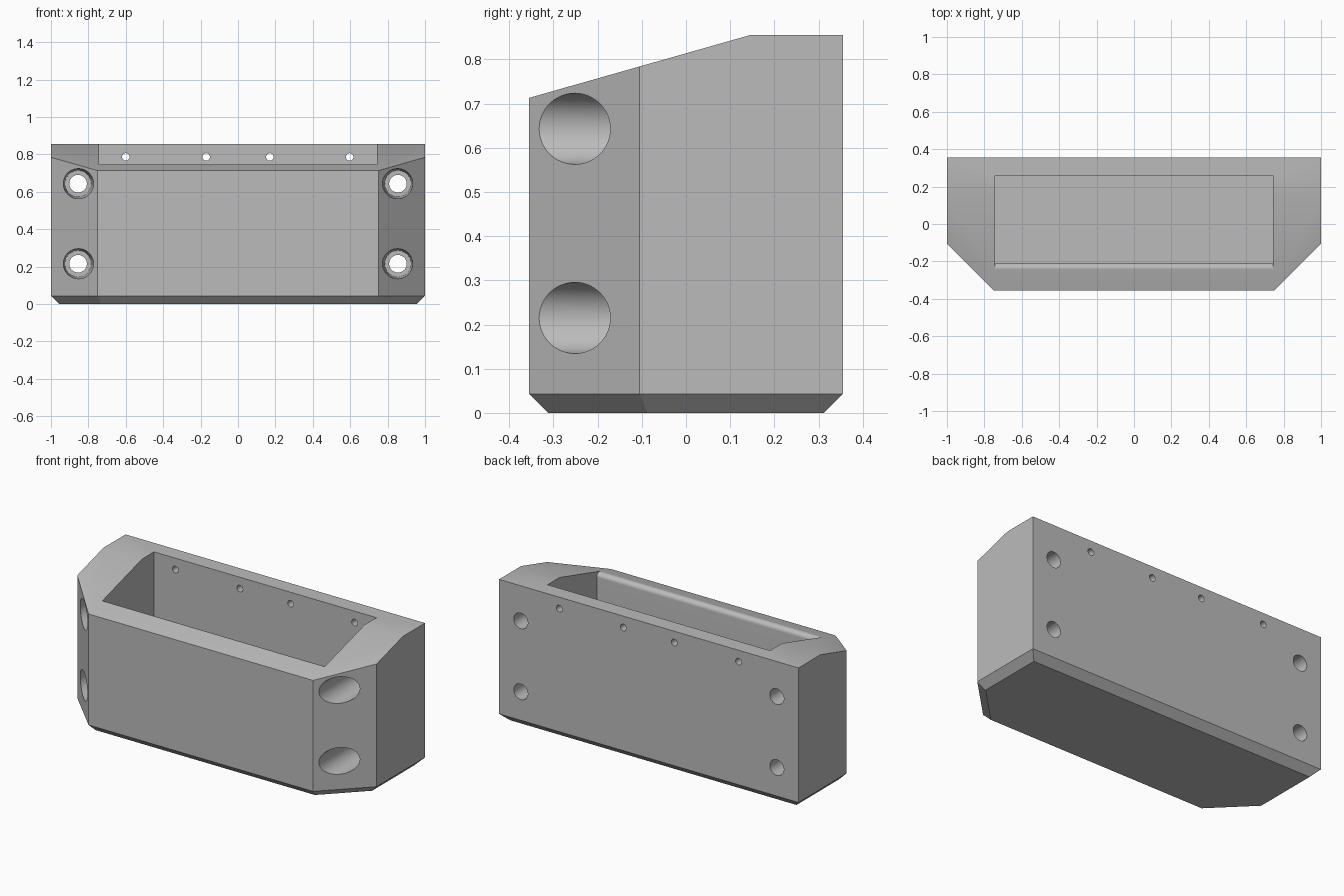
import bpy, bmesh, math
from mathutils import Vector, Matrix

cube = bpy.data.objects.get("Cube")
if cube:
    bpy.data.objects.remove(cube, do_unlink=True)

HALF_Y, TOP, CHAMFER = 0.355, 0.855, 0.043
FRONT_Z, SLOPE = 0.713, 0.284          # sloped rim: height at the front, rise per unit y


def rim_z(y):
    return FRONT_Z + SLOPE * (y + HALF_Y)


def make_object(name, bm):
    bmesh.ops.recalc_face_normals(bm, faces=bm.faces)
    mesh = bpy.data.meshes.new(name)
    bm.to_mesh(mesh)
    bm.free()
    obj = bpy.data.objects.new(name, mesh)
    bpy.context.collection.objects.link(obj)
    return obj


def loft(bm, rings):
    loops = [[bm.verts.new(p) for p in ring] for ring in rings]
    n = len(loops[0])
    for a, b in zip(loops, loops[1:]):
        for i in range(n):
            j = (i + 1) % n
            bm.faces.new((a[i], a[j], b[j], b[i]))
    bm.faces.new(loops[0])
    bm.faces.new(loops[-1])


def plan(inset, z):
    # six-sided outline with clipped front corners
    k = inset * math.tan(math.pi / 8)
    side, back = 1 - inset, HALF_Y - inset
    half = [(side, back), (side, -0.105 + k), (0.75 - k, -back)]
    pts = half + [(-x, y) for x, y in reversed(half)]
    return [(x, y, z) for x, y in pts]


# Housing with chamfered base and sloped front rim
bm = bmesh.new()
loft(bm, [plan(CHAMFER, 0), plan(0, CHAMFER), plan(0, TOP)])
cut = bmesh.ops.bisect_plane(bm, geom=bm.verts[:] + bm.edges[:] + bm.faces[:],
                             plane_co=Vector((0, -HALF_Y, FRONT_Z)),
                             plane_no=Vector((0, -SLOPE, 1)), clear_outer=True)
bmesh.ops.holes_fill(bm, edges=[e for e in bm.edges if e.is_boundary])
housing = make_object("housing", bm)

# Pocket cutter with a rounded front lip
WALL, BACK, FLOOR, R = -0.21, 0.26, 0.10, 0.026
sweep = math.pi / 2 + math.atan(SLOPE)
cy = WALL - R
cz = rim_z(cy + R * math.cos(sweep)) - R * math.sin(sweep)
profile = [(BACK, 1), (BACK, FLOOR), (WALL, FLOOR)]
for i in range(13):
    a = sweep * i / 12
    profile.append((cy + R * math.cos(a), cz + R * math.sin(a)))
profile.append((profile[-1][0], 1))
bm = bmesh.new()
loft(bm, [[(x, y, z) for y, z in profile] for x in (-0.743, 0.743)])
cutters = [make_object("pocket_cutter", bm)]


def bore(name, x, z, y0, y1, r0, r1):
    # round cutter along y, radius r0 at y0 and r1 at y1
    bm = bmesh.new()
    rot = Matrix.Rotation(-math.pi / 2, 4, 'X')
    bmesh.ops.create_cone(bm, cap_ends=True, segments=48, radius1=r0, radius2=r1,
                          depth=y1 - y0,
                          matrix=Matrix.Translation((x, (y0 + y1) / 2, z)) @ rot)
    cutters.append(make_object(name, bm))


# Mounting holes with wide counterbores in the clipped corners
for x in (-0.855, 0.855):
    for z in (0.215, 0.643):
        bore("counterbore_cutter", x, z, -0.4, 0.2, 0.084, 0.07)
        bore("bolt_hole_cutter", x, z, 0.1, 0.5, 0.047, 0.047)

# Small holes through the back wall
for x in (-0.6, -0.17, 0.17, 0.597):
    bore("small_hole_cutter", x, 0.786, 0.2, 0.5, 0.02, 0.02)

bpy.ops.object.select_all(action='DESELECT')
bpy.context.view_layer.objects.active = housing
housing.select_set(True)
for c in cutters:
    c.hide_render = True
    mod = housing.modifiers.new(c.name, 'BOOLEAN')
    mod.operation, mod.solver, mod.object = 'DIFFERENCE', 'EXACT', c
    bpy.ops.object.modifier_apply(modifier=mod.name)
    bpy.data.objects.remove(c, do_unlink=True)

# Colour and shading
grey = bpy.data.materials.new("light_grey")
grey.use_nodes = True
colour = (0.5, 0.5, 0.5, 1)
grey.diffuse_color = colour
grey.node_tree.nodes["Principled BSDF"].inputs["Base Color"].default_value = colour
housing.data.materials.clear()
housing.data.materials.append(grey)
bpy.ops.object.shade_smooth_by_angle(angle=math.radians(30))
